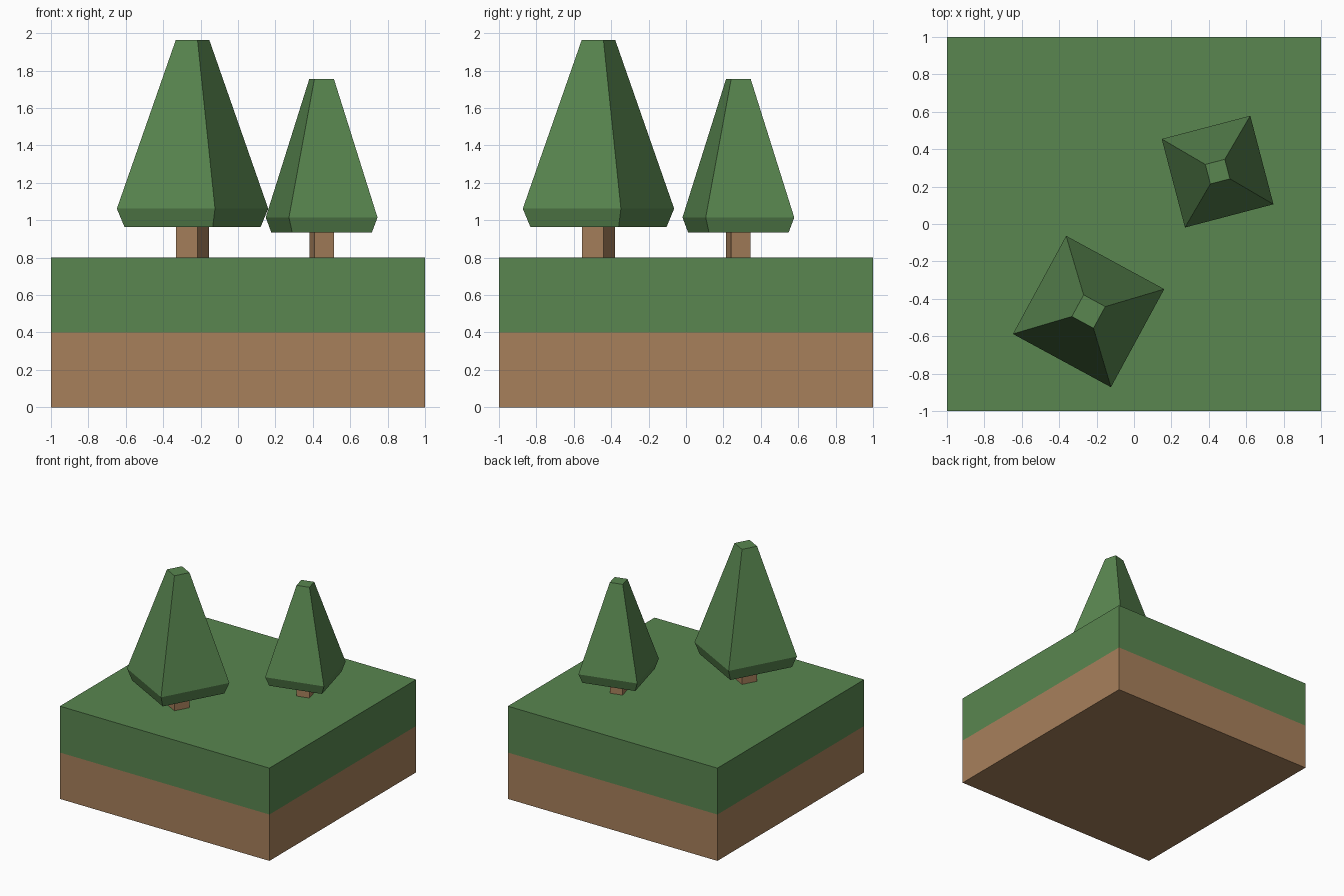
import bpy
from math import sin, cos, pi, radians, sqrt

if "Cube" in bpy.data.objects:
    bpy.data.objects.remove(bpy.data.objects["Cube"])


def material(name, color):
    mat = bpy.data.materials.new(name)
    mat.diffuse_color = color
    mat.use_nodes = True
    mat.node_tree.nodes["Principled BSDF"].inputs["Base Color"].default_value = mat.diffuse_color
    return mat


green = material("foliage_green", (0.10, 0.24, 0.08, 1))
brown = material("soil_brown", (0.386, 0.216, 0.105, 1))


def square_loft(name, rings, mat, loc=(0, 0, 0), turn=0, scale=1, bottom=True, top=True):
    """Stack of four-sided rings (corner radius, height) joined by flat faces."""
    verts = [(r * cos(i * pi / 2), r * sin(i * pi / 2), z)
             for r, z in rings for i in range(4)]
    faces = [(4 * k + i, 4 * k + (i + 1) % 4, 4 * k + 4 + (i + 1) % 4, 4 * k + 4 + i)
             for k in range(len(rings) - 1) for i in range(4)]
    if bottom:
        faces.append((3, 2, 1, 0))
    if top:
        n = 4 * (len(rings) - 1)
        faces.append((n, n + 1, n + 2, n + 3))
    mesh = bpy.data.meshes.new(name)
    mesh.from_pydata(verts, [], faces)
    mesh.materials.append(mat)
    obj = bpy.data.objects.new(name, mesh)
    obj.location = loc
    obj.rotation_euler.z = radians(turn)
    obj.scale = (scale,) * 3
    bpy.context.collection.objects.link(obj)
    return obj


# Ground block: soil below, grass above, meeting flush
R = sqrt(2)
square_loft("soil", [(R, 0), (R, 0.4)], brown, turn=45, top=False)
square_loft("grass", [(R, 0.4), (R, 0.8)], green, turn=45, bottom=False)


# Trees: square trunk and tapered foliage, one design at two sizes
def tree(prefix, x, y, turn, scale):
    place = dict(loc=(x, y, 0.8), turn=turn, scale=scale)
    square_loft(prefix + "_trunk", [(0.093, 0), (0.093, 0.165)], brown,
                bottom=False, top=False, **place)
    square_loft(prefix + "_foliage", [(0.38, 0.165), (0.422, 0.262), (0.093, 1.165)],
                green, **place)


tree("large_tree", -0.243, -0.468, 16.5, 1.0)
tree("small_tree", 0.447, 0.28, -30.3, 0.82)
